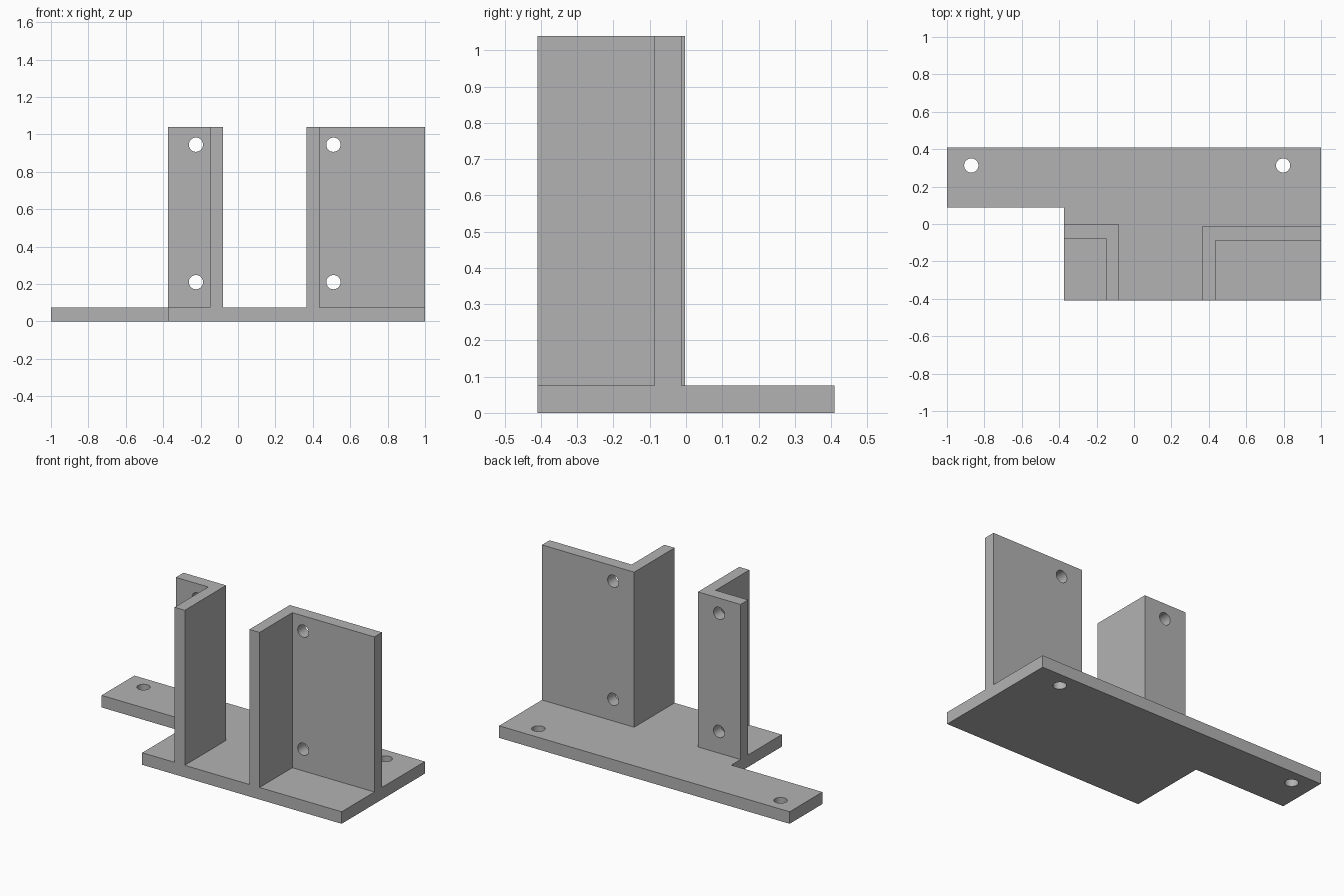
import bpy
import bmesh
import math

cube = bpy.data.objects.get("Cube")
if cube:
    bpy.data.objects.remove(cube, do_unlink=True)

grey = bpy.data.materials.new("plain grey")
grey.use_nodes = True
colour = (0.45, 0.45, 0.45, 1)
grey.diffuse_color = colour
grey.node_tree.nodes["Principled BSDF"].inputs["Base Color"].default_value = colour

PLATE_TOP = 0.075
WALL_TOP = 1.04
FRONT = -0.409
BACK = 0.409
HOLE_RADIUS = 0.038


def extrude_outline(name, outline, bottom, top):
    """Solid made by raising a plan outline."""
    bm = bmesh.new()
    face = bm.faces.new([bm.verts.new((x, y, bottom)) for x, y in outline])
    raised = bmesh.ops.extrude_face_region(bm, geom=[face])["geom"]
    verts = [v for v in raised if isinstance(v, bmesh.types.BMVert)]
    bmesh.ops.translate(bm, verts=verts, vec=(0, 0, top - bottom))
    bmesh.ops.recalc_face_normals(bm, faces=bm.faces)
    mesh = bpy.data.meshes.new(name)
    bm.to_mesh(mesh)
    bm.free()
    mesh.materials.append(grey)
    obj = bpy.data.objects.new(name, mesh)
    bpy.context.collection.objects.link(obj)
    return obj


def drill(obj, centre, rotation=(0, 0, 0)):
    """Cut a round screw hole through a part."""
    bpy.ops.mesh.primitive_cylinder_add(
        vertices=48, radius=HOLE_RADIUS, depth=0.3, location=centre, rotation=rotation)
    cutter = bpy.context.object
    cutter.name = "hole_cutter"
    cutter.hide_render = True
    cutter.data.materials.append(grey)
    cut = obj.modifiers.new("hole", 'BOOLEAN')
    cut.operation = 'DIFFERENCE'
    cut.solver = 'EXACT'
    cut.object = cutter
    bpy.ops.object.select_all(action='DESELECT')
    obj.select_set(True)
    bpy.context.view_layer.objects.active = obj
    bpy.ops.object.modifier_apply(modifier=cut.name)
    bpy.data.objects.remove(cutter, do_unlink=True)


def angle_bracket(name, corner_x, end_x, back_y, side_thick, hole_x):
    """Upright L-shaped wall, with its corner at the back and two holes."""
    inner_x = corner_x + math.copysign(side_thick, end_x - corner_x)
    inner_y = back_y - 0.075
    bracket = extrude_outline(name, [
        (corner_x, FRONT), (corner_x, back_y), (end_x, back_y),
        (end_x, inner_y), (inner_x, inner_y), (inner_x, FRONT)],
        PLATE_TOP, WALL_TOP)
    for z in (0.21, 0.945):
        drill(bracket, (hole_x, back_y - 0.04, z), (math.pi / 2, 0, 0))
    return bracket


# Base plate with a long mounting arm
base = extrude_outline("base_plate", [
    (-1, BACK), (1, BACK), (1, FRONT), (-0.373, FRONT),
    (-0.373, 0.087), (-1, 0.087)], 0, PLATE_TOP)
for x in (-0.87, 0.797):
    drill(base, (x, 0.313, PLATE_TOP / 2))

# Two upright brackets opening away from each other
narrow = angle_bracket("narrow_bracket", -0.08, -0.373, -0.003, 0.07, -0.225)
wide = angle_bracket("wide_bracket", 0.365, 1, -0.012, 0.07, 0.51)

# Smooth hole walls, sharp plate edges
bpy.ops.object.select_all(action='DESELECT')
for part in (base, narrow, wide):
    part.select_set(True)
bpy.context.view_layer.objects.active = base
bpy.ops.object.shade_smooth_by_angle(angle=math.radians(30))
